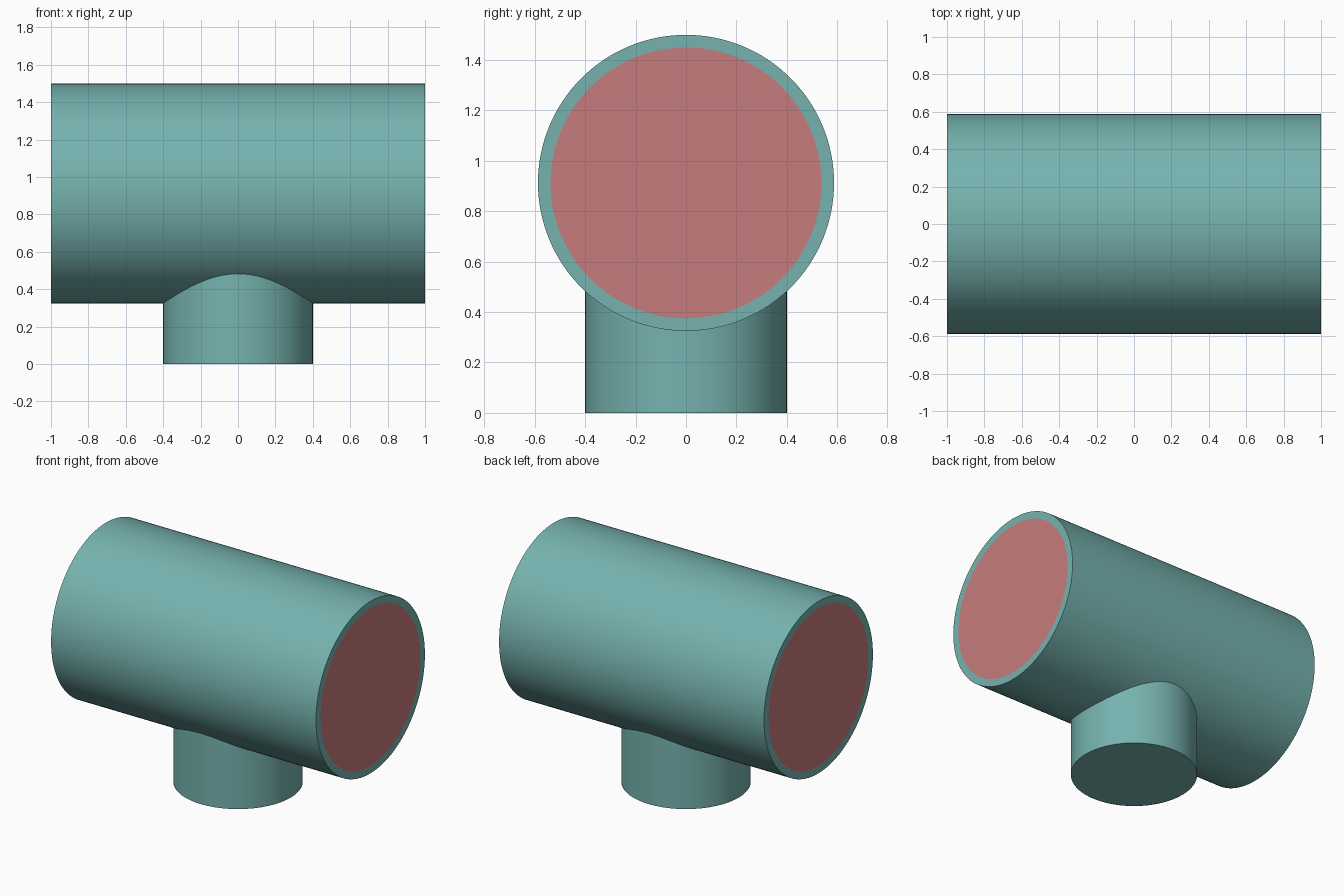
import bpy
import bmesh
from math import pi, radians
from mathutils import Matrix

cube = bpy.data.objects.get("Cube")
if cube:
    bpy.data.objects.remove(cube, do_unlink=True)

LENGTH, RADIUS, AXIS_Z = 2.0, 0.587, 0.912
RIM = 0.05
POST_RADIUS, POST_TOP = 0.4, 0.5


def material(name, rgb):
    mat = bpy.data.materials.new(name)
    mat.use_nodes = True
    color = (*rgb, 1)
    mat.diffuse_color = color
    mat.node_tree.nodes["Principled BSDF"].inputs["Base Color"].default_value = color
    return mat


def cylinder(bm, radius, depth, matrix):
    bmesh.ops.create_cone(bm, cap_ends=True, segments=128, radius1=radius,
                          radius2=radius, depth=depth, matrix=matrix)


def finish(name, bm, materials):
    mesh = bpy.data.meshes.new(name)
    bm.to_mesh(mesh)
    bm.free()
    for mat in materials:
        mesh.materials.append(mat)
    obj = bpy.data.objects.new(name, mesh)
    bpy.context.collection.objects.link(obj)
    bpy.ops.object.select_all(action="DESELECT")
    obj.select_set(True)
    bpy.context.view_layer.objects.active = obj
    bpy.ops.object.shade_smooth_by_angle(angle=radians(30))
    return obj


teal = material("teal", (0.18, 0.45, 0.43))
red = material("dusty_red", (0.57, 0.20, 0.20))

# Horizontal barrel, with a red disc inset flush in each end
bm = bmesh.new()
cylinder(bm, RADIUS, LENGTH,
         Matrix.Translation((0, 0, AXIS_Z)) @ Matrix.Rotation(pi / 2, 4, "Y"))
bm.normal_update()
ends = [f for f in bm.faces if abs(f.normal.x) > 0.9]
bmesh.ops.inset_individual(bm, faces=ends, thickness=RIM, use_even_offset=True)
for face in ends:
    face.material_index = 1
finish("barrel", bm, [teal, red])

# Upright post running up into the underside of the barrel
bm = bmesh.new()
cylinder(bm, POST_RADIUS, POST_TOP, Matrix.Translation((0, 0, POST_TOP / 2)))
finish("post", bm, [teal])
